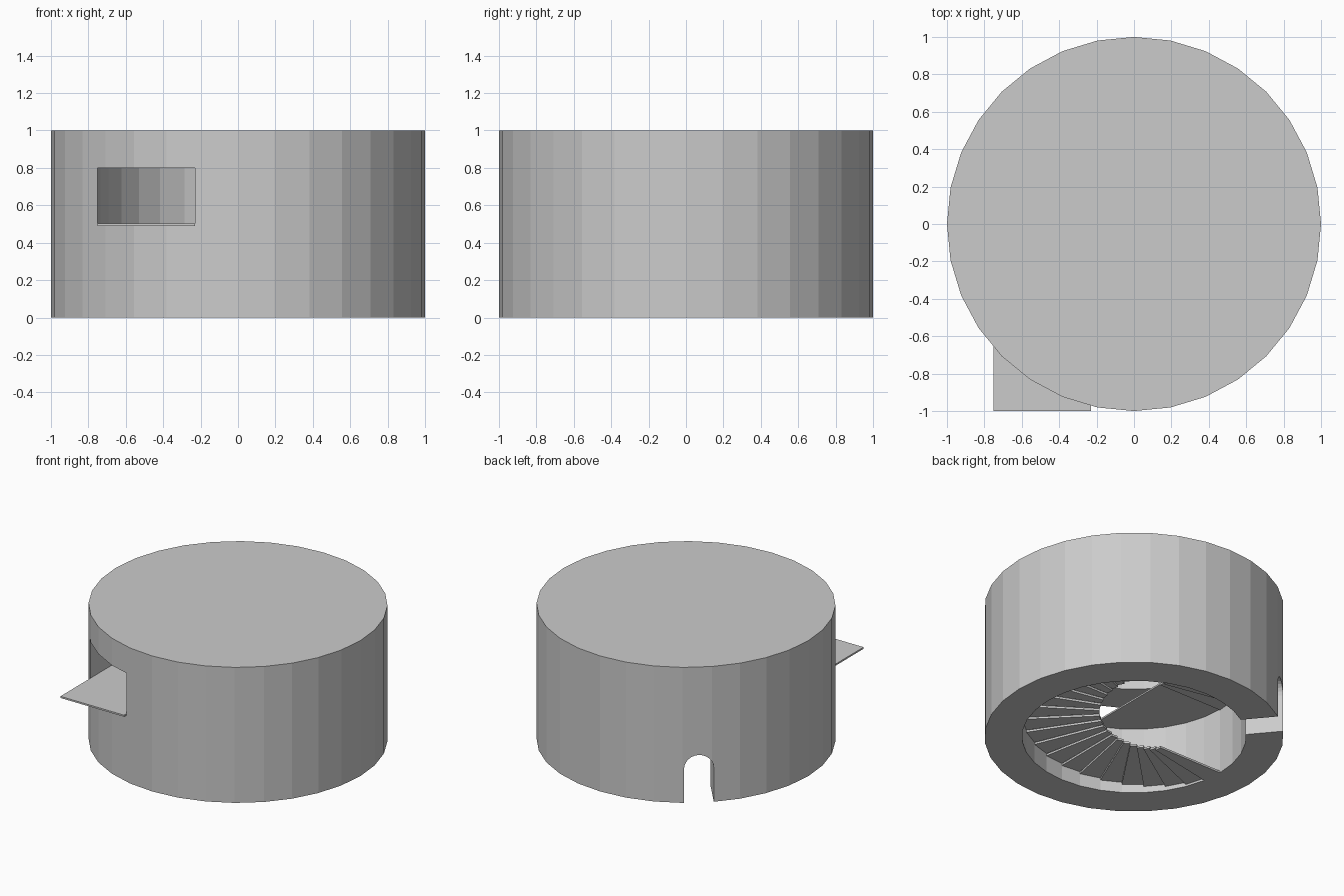
import bpy, bmesh, math
from mathutils import Matrix

if "Cube" in bpy.data.objects:
    bpy.data.objects.remove(bpy.data.objects["Cube"])

SIDES, STEPS = 32, 32
R_OUT, R_IN, R_CORE = 1.0, 0.75, 0.23
FLOOR = 0.5


def new_object(name, bm):
    bmesh.ops.recalc_face_normals(bm, faces=bm.faces)
    me = bpy.data.meshes.new(name)
    bm.to_mesh(me)
    bm.free()
    ob = bpy.data.objects.new(name, me)
    bpy.context.collection.objects.link(ob)
    return ob


def prism(bm, outline, z0, z1, matrix=Matrix()):
    """Extrude a closed 2D outline from z0 to z1."""
    low = [bm.verts.new(matrix @ Matrix.Translation((x, y, z0)).translation) for x, y in outline]
    high = [bm.verts.new(matrix @ Matrix.Translation((x, y, z1)).translation) for x, y in outline]
    bm.faces.new(low)
    bm.faces.new(high)
    n = len(outline)
    for i in range(n):
        j = (i + 1) % n
        bm.faces.new((low[i], low[j], high[j], high[i]))


def circle(r):
    return [(r * math.cos(2 * math.pi * i / SIDES), r * math.sin(2 * math.pi * i / SIDES))
            for i in range(SIDES)]


def rect(x0, x1, y0, y1):
    return [(x0, y0), (x1, y0), (x1, y1), (x0, y1)]


def solid(name, outline, z0, z1, matrix=Matrix()):
    bm = bmesh.new()
    prism(bm, outline, z0, z1, matrix)
    return new_object(name, bm)


def cut(target, cutter):
    cutter.hide_render = True
    cutter.hide_set(True)
    mod = target.modifiers.new(cutter.name, 'BOOLEAN')
    mod.operation = 'DIFFERENCE'
    mod.solver = 'EXACT'
    mod.object = cutter


# Round tower storey, hollow and open below
tower = solid("tower_wall", circle(R_OUT), 0, 1)
cut(tower, solid("room_cutter", circle(R_IN), -0.1, 0.95))

# Balcony opening on the front left
cut(tower, solid("opening_cutter", rect(-R_IN, -R_CORE, -1.2, 0), FLOOR, 0.8))

# Arched doorway at the back left
arch = [(0.1, -0.1)] + [(0.1 * math.cos(a), 0.25 + 0.1 * math.sin(a))
                        for a in (math.pi * i / 12 for i in range(13))] + [(-0.1, -0.1)]
stand = Matrix(((0, 0, 1, 0), (1, 0, 0, 0), (0, 1, 0, 0), (0, 0, 0, 1)))
cut(tower, solid("door_cutter", arch, 0.5, 1.2, Matrix.Rotation(math.radians(130), 4, 'Z') @ stand))

# Balcony landing at the head of the stairs
solid("landing", rect(-R_IN, -R_CORE, -1, 0), FLOOR - 0.01, FLOOR + 0.002)

# Spiral stairs, one full turn from below the landing up to it
bm = bmesh.new()
rise = FLOOR / STEPS
half = R_IN * math.tan(math.pi / STEPS)
for i in range(STEPS):
    turn = Matrix.Rotation(math.pi + 2 * math.pi * (i + 0.5) / STEPS, 4, 'Z')
    tread = [(R_CORE, -half * 0.31), (R_IN, -half), (R_IN, half), (R_CORE, half * 0.31)]
    prism(bm, tread, i * rise, (i + 1) * rise - 0.001, turn)
new_object("spiral_stairs", bm)
